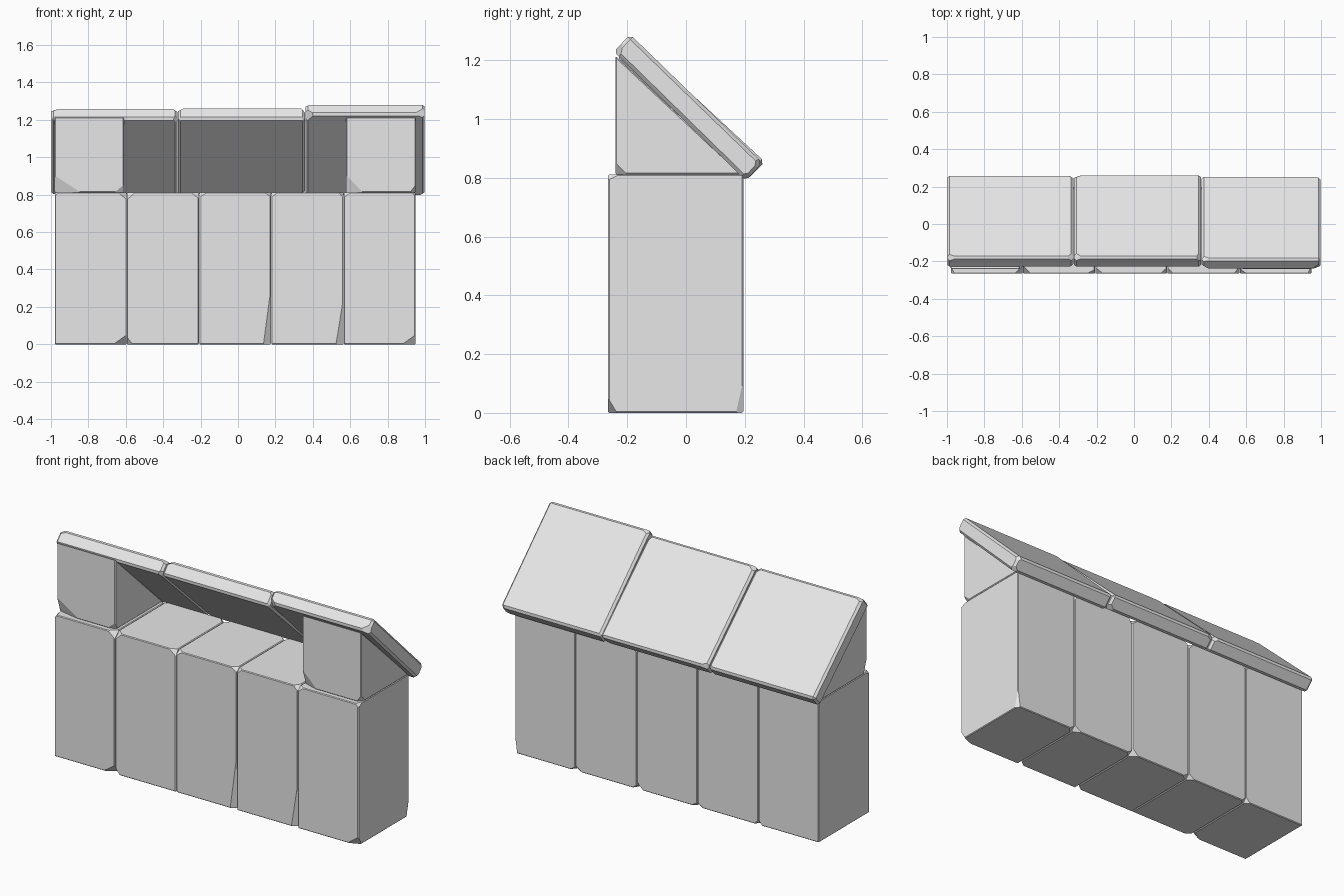
import bpy
import bmesh
import random
from mathutils import Vector

random.seed(4)
cube = bpy.data.objects.get("Cube")
if cube:
    bpy.data.objects.remove(cube)

stone = bpy.data.materials.new("pale_grey_stone")
stone.use_nodes = True
stone.diffuse_color = (0.8, 0.8, 0.8, 1)
stone.node_tree.nodes["Principled BSDF"].inputs["Base Color"].default_value = (0.8, 0.8, 0.8, 1)


def stone_block(name, profile, x0, x1, bevel, chips):
    """Extrude a (y, z) profile along x, soften its edges and break off corners.
    A chip is (side, corner, along x, toward previous point, toward next point)."""
    bm = bmesh.new()
    ends = [[Vector((x, y, z)) for y, z in profile] for x in (x0, x1)]
    a, b = [[bm.verts.new(p) for p in end] for end in ends]
    n = len(profile)
    bm.faces.new(a)
    bm.faces.new(b[::-1])
    for i in range(n):
        j = (i + 1) % n
        bm.faces.new((a[i], b[i], b[j], a[j]))
    bmesh.ops.recalc_face_normals(bm, faces=bm.faces[:])
    bmesh.ops.bevel(bm, geom=bm.edges[:], offset=bevel, segments=1,
                    affect='EDGES', clamp_overlap=True)
    for side, k, dx, dprev, dnext in chips:
        corner = ends[side][k]
        prev, nxt = ends[side][k - 1], ends[side][(k + 1) % n]
        p = corner + Vector((dx if side == 0 else -dx, 0, 0))
        q = corner + (prev - corner).normalized() * dprev
        r = corner + (nxt - corner).normalized() * dnext
        normal = (q - p).cross(r - p).normalized()
        if normal.dot(corner - p) < 0:
            normal.negate()
        bmesh.ops.bisect_plane(bm, geom=bm.verts[:] + bm.edges[:] + bm.faces[:],
                               plane_co=p, plane_no=normal, clear_outer=True)
        rim = [e for e in bm.edges if e.is_boundary]
        if rim:
            bmesh.ops.holes_fill(bm, edges=rim, sides=0)
    bmesh.ops.recalc_face_normals(bm, faces=bm.faces[:])
    mesh = bpy.data.meshes.new(name)
    bm.to_mesh(mesh)
    bm.free()
    mesh.materials.append(stone)
    obj = bpy.data.objects.new(name, mesh)
    bpy.context.collection.objects.link(obj)


# Wall: five upright blocks; corners run front-bottom, back-bottom, back-top, front-top
wall = [(-0.265, 0), (0.195, 0), (0.195, 0.812), (-0.265, 0.812)]
seams = [-0.98, -0.595, -0.208, 0.177, 0.565, 0.95]
long_chips = {
    0: [(1, 0, 0.07, 0.05, 0.04)],
    1: [(0, 0, 0.03, 0.04, 0.03)],
    2: [(1, 0, 0.04, 0.3, 0.03)],
    3: [(1, 0, 0.04, 0.25, 0.03)],
    4: [(1, 0, 0.07, 0.05, 0.03), (1, 1, 0.015, 0.025, 0.11)],
}
for i in range(5):
    chips = list(long_chips[i])
    for side in (0, 1):
        for k in (1, 2, 3):
            outer = (i == 0 and side == 0) or (i == 4 and side == 1)
            if not outer:
                chips.append((side, k, *(random.uniform(0.02, 0.045) for _ in range(3))))
    if i in (0, 4):
        chips.append((i // 4, 3, 0.02, 0.04, 0.02))
    stone_block(f"wall_block_{i + 1}", wall, seams[i] + 0.001, seams[i + 1] - 0.001,
                0.004, chips)

# Gables: a wedge at each end carrying the roof
gable = [(-0.24, 0.812), (0.19, 0.812), (-0.24, 1.215)]
stone_block("right_gable", gable, -0.98, -0.61, 0.004,
            [(0, 0, 0.14, 0.09, 0.03), (1, 0, 0.05, 0.04, 0.02)])
stone_block("left_gable", gable, 0.578, 0.95, 0.004,
            [(0, 0, 0.09, 0.09, 0.03), (1, 0, 0.03, 0.04, 0.04)])

# Roof: three sloping slabs; corners run upper-under, upper-outer, lower-outer, lower-under
slabs = [
    ("right", -1.0, -0.322, [(-0.236, 1.205), (-0.18, 1.266), (0.266, 0.855), (0.21, 0.795)],
     [(0, 1, 0.06, 0.03, 0.03), (1, 1, 0.04, 0.03, 0.04), (1, 0, 0.03, 0.04, 0.03),
      (1, 2, 0.04, 0.03, 0.03)]),
    ("middle", -0.322, 0.36, [(-0.236, 1.205), (-0.18, 1.27), (0.268, 0.855), (0.21, 0.795)],
     [(0, 1, 0.05, 0.03, 0.04), (1, 1, 0.03, 0.04, 0.05), (0, 2, 0.06, 0.03, 0.03),
      (1, 3, 0.05, 0.04, 0.03)]),
    ("left", 0.36, 1.0, [(-0.246, 1.23), (-0.19, 1.288), (0.26, 0.852), (0.204, 0.79)],
     [(0, 0, 0.05, 0.06, 0.04), (1, 0, 0.06, 0.03, 0.05), (0, 1, 0.06, 0.02, 0.03),
      (1, 2, 0.03, 0.03, 0.04), (1, 3, 0.04, 0.04, 0.03)]),
]
for name, x0, x1, profile, chips in slabs:
    stone_block(f"{name}_roof_slab", profile, x0 + 0.002, x1 - 0.002, 0.012, chips)
